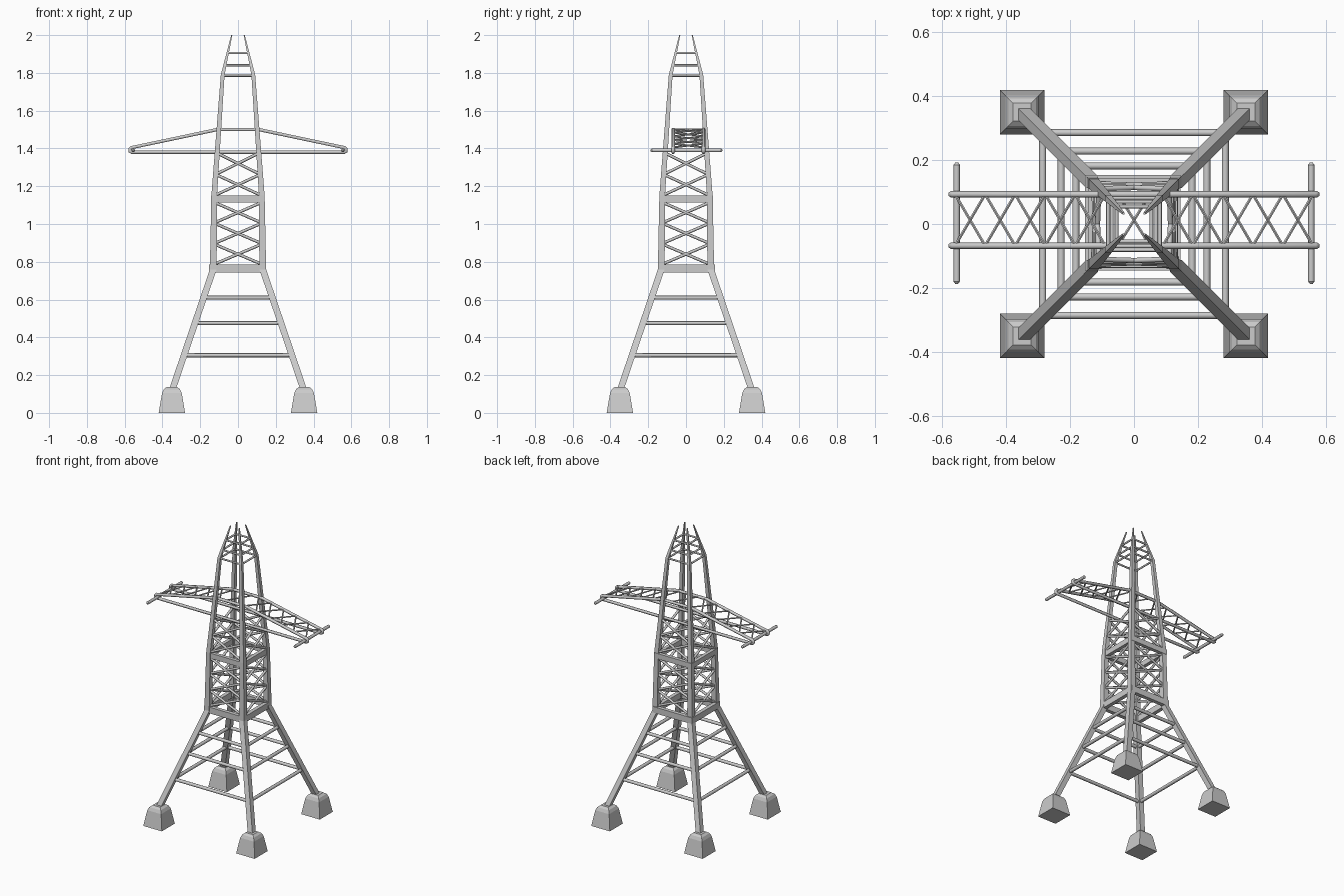
import bpy, bmesh, math
from mathutils import Vector, Matrix

if "Cube" in bpy.data.objects:
    bpy.data.objects.remove(bpy.data.objects["Cube"])


def finish(bm, name, smooth=False):
    bmesh.ops.recalc_face_normals(bm, faces=bm.faces)
    me = bpy.data.meshes.new(name)
    bm.to_mesh(me)
    bm.free()
    ob = bpy.data.objects.new(name, me)
    bpy.context.collection.objects.link(ob)
    if smooth:
        bpy.ops.object.select_all(action='DESELECT')
        ob.select_set(True)
        bpy.context.view_layer.objects.active = ob
        bpy.ops.object.shade_smooth_by_angle(angle=math.radians(50))
    return ob


def rod(bm, a, b, r, n=8):
    a, b = Vector(a), Vector(b)
    d = b - a
    m = Matrix.Translation((a + b) / 2) @ d.to_track_quat('Z', 'Y').to_matrix().to_4x4()
    bmesh.ops.create_cone(bm, cap_ends=True, segments=n, radius1=r, radius2=r,
                          depth=d.length, matrix=m)


def box(bm, c, s):
    bmesh.ops.create_cube(bm, size=1, matrix=Matrix.Translation(c) @ Matrix.Diagonal((*s, 1)))


def loft(bm, sections):
    # stacked axis-aligned squares: (x, y, z, half width)
    rings = [[bm.verts.new((x + i * h, y + j * h, z))
              for i, j in ((-1, -1), (1, -1), (1, 1), (-1, 1))] for x, y, z, h in sections]
    for lo, hi in zip(rings, rings[1:]):
        for k in range(4):
            bm.faces.new((lo[k], lo[(k + 1) % 4], hi[(k + 1) % 4], hi[k]))
    bm.faces.new(rings[0][::-1])
    bm.faces.new(rings[-1])


# Leg centre line: (offset from axis, height, half width)
LEG = [(0.352, 0.11, 0.018), (0.131, 0.76, 0.018), (0.126, 1.15, 0.015),
       (0.081, 1.79, 0.010), (0.033, 2.0, 0.003)]


def leg_at(z):
    for (a, z0, _), (b, z1, _) in zip(LEG, LEG[1:]):
        if z <= z1:
            return a + (b - a) * (z - z0) / (z1 - z0)
    return LEG[-1][0]


def turns():
    return [Matrix.Rotation(k * math.pi / 2, 3, 'Z') for k in range(4)]


# Feet and legs
for i, sx in enumerate((-1, 1)):
    for j, sy in enumerate((-1, 1)):
        tag = ("left", "right")[i] + "_" + ("front", "back")[j]
        bm = bmesh.new()
        loft(bm, [(0.35 * sx, 0.35 * sy, z, h) for z, h in
                  ((0, 0.07), (0.105, 0.052), (0.125, 0.043), (0.137, 0.028))])
        finish(bm, "foot_" + tag)
        bm = bmesh.new()
        loft(bm, [(o * sx, o * sy, z, h) for o, z, h in LEG])
        finish(bm, "leg_" + tag)

# Horizontal rungs on all four sides
for name, levels, r in (("lower_rungs", (0.305, 0.475, 0.61), 0.011),
                        ("upper_rungs", (1.785, 1.84, 1.905), 0.006)):
    bm = bmesh.new()
    for z in levels:
        o = leg_at(z)
        for t in turns():
            rod(bm, t @ Vector((-o, -o, z)), t @ Vector((o, -o, z)), r)
    finish(bm, name, True)

# Square collars around the tower
for name, z, h, outer, thick in (("lower_collar", 0.765, 0.042, 0.150, 0.026),
                                 ("middle_collar", 1.132, 0.036, 0.140, 0.024)):
    bm = bmesh.new()
    c = outer - thick / 2
    for s in (-1, 1):
        box(bm, (-0.004, s * c + 0.004, z), (2 * outer, thick, h))
        box(bm, (s * c - 0.004, 0.004, z), (thick, 2 * outer - 2 * thick, h))
    finish(bm, name)

# Cross bracing on the four tower faces
bm = bmesh.new()
for z0, z1, n in ((0.785, 1.115, 3), (1.15, 1.375, 2)):
    step = (z1 - z0) / n
    for k in range(n):
        a, b = z0 + k * step, z0 + (k + 1) * step
        oa, ob = leg_at(a), leg_at(b)
        for t in turns():
            for s in (-1, 1):
                rod(bm, t @ Vector((-s * oa, -oa, a)), t @ Vector((s * ob, -ob, b)), 0.008)
finish(bm, "tower_bracing", True)

# Crossarm: two closed tube frames
Y0, Y1 = -0.068, 0.093
for name, y in (("crossarm_frame_front", Y0), ("crossarm_frame_back", Y1)):
    cu = bpy.data.curves.new(name, 'CURVE')
    cu.dimensions = '3D'
    cu.bevel_depth = 0.010
    cu.bevel_resolution = 1
    half = [(0.563, 1.38), (0.572, 1.385), (0.573, 1.397), (0.566, 1.404), (0.11, 1.5)]
    pts = half + [(-x, z) for x, z in half[::-1]]
    sp = cu.splines.new('POLY')
    sp.points.add(len(pts) - 1)
    for p, (x, z) in zip(sp.points, pts):
        p.co = (x, y, z, 1)
    sp.use_cyclic_u = True
    bpy.context.collection.objects.link(bpy.data.objects.new(name, cu))

# Crossarm lattice between the sloped upper tubes
bm = bmesh.new()
xs = [0.09 + 0.094 * k for k in range(6)]


def top_z(x):
    return 1.5 - max(0, abs(x) - 0.11) * 0.096 / 0.456


cells = [(-0.05, 0.05)] + [(s * a, s * b) for a, b in zip(xs, xs[1:]) for s in (-1, 1)]
for a, b in cells:
    rod(bm, (a, Y0, top_z(a)), (b, Y1, top_z(b)), 0.005, 6)
    rod(bm, (a, Y1, top_z(a)), (b, Y0, top_z(b)), 0.005, 6)
finish(bm, "crossarm_lattice", True)

# End bars across the arm tips
for name, x in (("end_bar_left", -0.555), ("end_bar_right", 0.555)):
    bm = bmesh.new()
    rod(bm, (x, -0.18, 1.39), (x, 0.185, 1.39), 0.010)
    for y, s in ((-0.18, -1), (0.185, 1)):
        m = Matrix.Translation((x, y + s * 0.004, 1.39)) @ Matrix.Rotation(-s * math.pi / 2, 4, 'X')
        bmesh.ops.create_cone(bm, cap_ends=True, segments=8, radius1=0.010,
                              radius2=0.004, depth=0.008, matrix=m)
    finish(bm, name, True)
